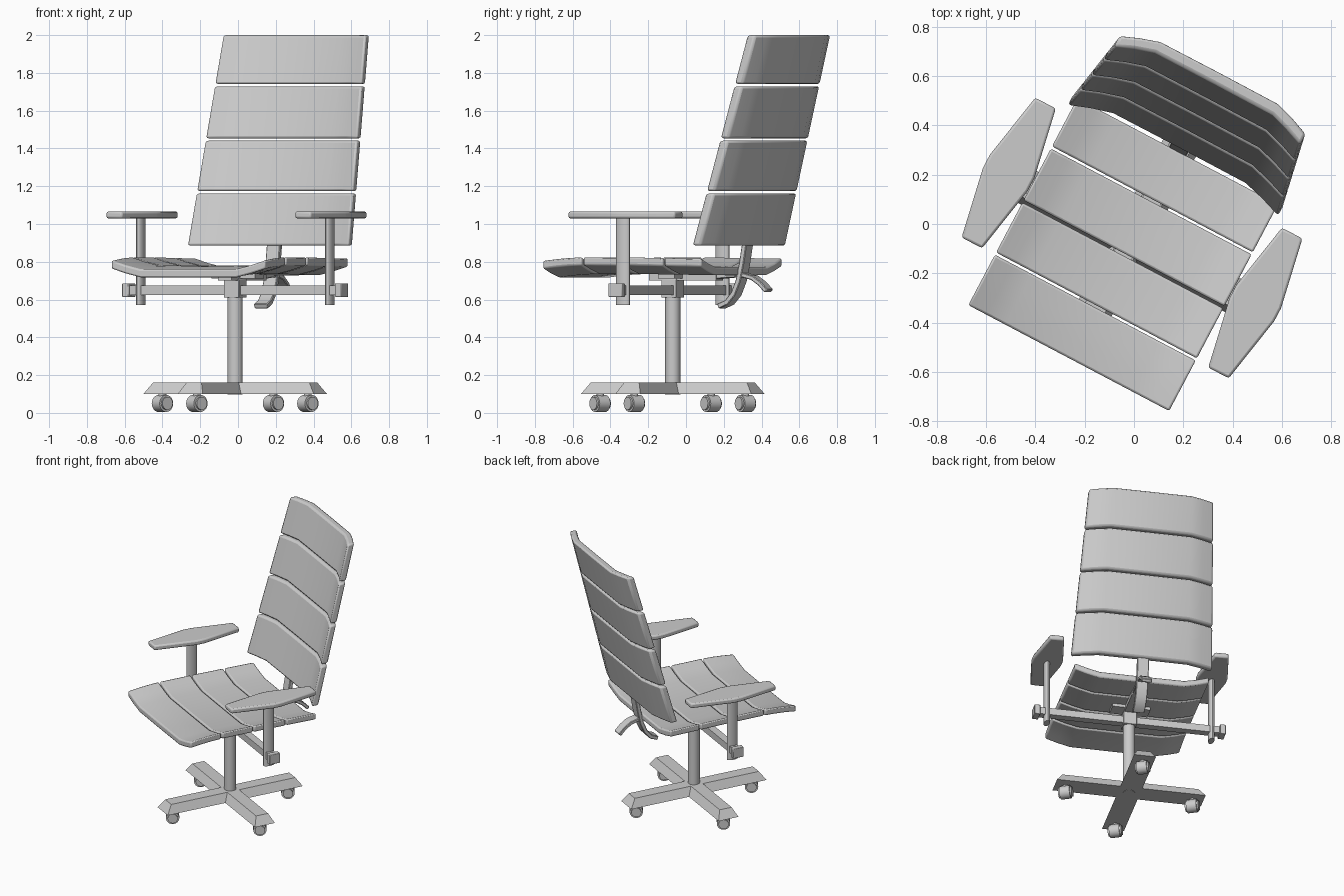
import bpy, bmesh, math
from mathutils import Matrix, Vector

if "Cube" in bpy.data.objects:
    bpy.data.objects.remove(bpy.data.objects["Cube"])

# The whole chair is turned about its column
M = Matrix.Translation((-0.015, -0.07, 0)) @ Matrix.Rotation(math.radians(-27.8), 4, 'Z')


def finish(name, bm, bevel=0.0, segs=2):
    bmesh.ops.recalc_face_normals(bm, faces=bm.faces)
    me = bpy.data.meshes.new(name)
    bm.to_mesh(me)
    bm.free()
    ob = bpy.data.objects.new(name, me)
    bpy.context.collection.objects.link(ob)
    ob.matrix_world = M
    if bevel:
        b = ob.modifiers.new("bevel", 'BEVEL')
        b.width, b.segments, b.limit_method = bevel, segs, 'ANGLE'
        b.angle_limit = math.radians(40)
    bpy.ops.object.select_all(action='DESELECT')
    bpy.context.view_layer.objects.active = ob
    ob.select_set(True)
    bpy.ops.object.shade_smooth_by_angle(angle=math.radians(32))
    return ob


def loft(name, rings, bevel=0.0, segs=2):
    """Skin a list of closed rings and cap both ends."""
    bm = bmesh.new()
    vs = [[bm.verts.new(p) for p in r] for r in rings]
    n = len(rings[0])
    for a, b in zip(vs, vs[1:]):
        for i in range(n):
            j = (i + 1) % n
            bm.faces.new((a[i], a[j], b[j], b[i]))
    bm.faces.new(vs[0])
    bm.faces.new(vs[-1])
    return finish(name, bm, bevel, segs)


def rect(hx, hy, z, cx=0, cy=0):
    return [(cx - hx, cy - hy, z), (cx + hx, cy - hy, z), (cx + hx, cy + hy, z), (cx - hx, cy + hy, z)]


def box(name, c, h, bevel=0.0):
    return loft(name, [rect(h[0], h[1], c[2] + s * h[2], c[0], c[1]) for s in (-1, 1)], bevel)


def oval(name, c, rx, ry, z0, z1, n=20):
    ring = [(rx * math.cos(t), ry * math.sin(t)) for t in (2 * math.pi * i / n for i in range(n))]
    return loft(name, [[(c[0] + x, c[1] + y, z) for x, y in ring] for z in (z0, z1)])


def strap(name, path, hw, t):
    """Flat bar of width 2*hw following a path in the y-z plane."""
    rings = []
    for i, (y, z) in enumerate(path):
        a, b = path[max(i - 1, 0)], path[min(i + 1, len(path) - 1)]
        d = Vector((b[0] - a[0], b[1] - a[1])).normalized() * (t / 2)
        rings.append([(s * hw, y - k * d.y, z + k * d.x) for s, k in ((-1, -1), (1, -1), (1, 1), (-1, 1))])
    return loft(name, rings, 0.004, 1)


def lerp(pts, t):
    for (a, u), (b, v) in zip(pts, pts[1:]):
        if t <= b:
            return u + (v - u) * (t - a) / (b - a)
    return pts[-1][1]


# Cross-section shared by seat and back: flat middle, raised wings
SECTION = [(-1, 1), (-0.82, 0.46), (-0.63, 0.02), (0, 0), (0.63, 0.02), (0.82, 0.46), (1, 1)]

# Seat slats
HEIGHT = [(-0.535, 0.760), (-0.42, 0.774), (-0.3, 0.779), (0.0, 0.778), (0.41, 0.772)]


def seat_ring(y):
    z = lerp(HEIGHT, y)
    top = [(f * 0.46, y, z + u * 0.047) for f, u in SECTION]
    return top + [(x, yy, zz - 0.044) for x, yy, zz in reversed(top)]


cuts = [-0.535, -0.299, -0.06, 0.187, 0.412]
for i in range(4):
    a, b = cuts[i] + 0.005 * (i > 0), cuts[i + 1] - 0.005 * (i < 3)
    loft(f"seat_slat_{i+1}", [seat_ring(a + (b - a) * k / 3) for k in range(4)], 0.009)


# Back slats, leaning and tapering upward
def back_ring(z):
    t = (z - 0.885) / 1.115
    w, y = 0.482 - 0.056 * t, 0.425 + 0.30 * t
    front = [(f * w, y - u * 0.057, z) for f, u in SECTION]
    return front + [(x, yy + 0.05, zz) for x, yy, zz in reversed(front)]


cuts = [0.885, 1.168, 1.447, 1.735, 2.0]
for i in range(4):
    a, b = cuts[i] + 0.006 * (i > 0), cuts[i + 1] - 0.006 * (i < 3)
    loft(f"back_slat_{i+1}", [back_ring(a), back_ring(b)], 0.012)

# Back support and curved tail under the seat
strap("back_support", [(0.475, 1.0), (0.445, 0.88), (0.43, 0.79), (0.41, 0.70), (0.38, 0.63),
                       (0.34, 0.585), (0.29, 0.565)], 0.04, 0.028)
strap("curved_tail", [(0.2, 0.715), (0.36, 0.728), (0.43, 0.73), (0.49, 0.715), (0.535, 0.685),
                      (0.575, 0.645)], 0.035, 0.024)

# Seat mount
box("seat_rail", (0, 0.08, 0.718), (0.04, 0.2, 0.018))
box("seat_plate", (0, 0.03, 0.724), (0.13, 0.05, 0.012))

# Column, hub and arm crossbar
oval("column", (0, 0), 0.04, 0.04, 0.098, 0.64, 28)
box("hub", (0, 0, 0.66), (0.045, 0.045, 0.05), 0.003)
box("arm_crossbar", (0, 0, 0.65), (0.63, 0.027, 0.025))

# Arms, mirrored left and right
ARM = [(-0.047, -0.32), (0.047, -0.32), (0.102, -0.03), (0.102, 0.03),
       (0.047, 0.32), (-0.047, 0.32), (-0.102, 0.03), (-0.102, -0.03)]
for s, side in ((-1, "left"), (1, "right")):
    box(f"{side}_crossbar_end", (s * 0.637, 0, 0.65), (0.02, 0.04, 0.036), 0.004)
    oval(f"{side}_arm_post", (s * 0.565, 0), 0.02, 0.04, 0.57, 1.04)
    loft(f"{side}_armrest", [[(s * 0.565 + x, y + 0.015, z) for x, y in ARM] for z in (1.03, 1.066)], 0.01)

# Four-legged base: two crossed bars with sloping sides
for name, swap in (("base_bar_side", False), ("base_bar_long", True)):
    rings = [rect(0.51, 0.075, 0.1), rect(0.468, 0.045, 0.16)]
    if swap:
        rings = [[(y, x, z) for x, y, z in r] for r in rings]
    loft(name, rings)

# Casters: wheel, end caps and stem under each leg
for i in range(4):
    a = i * math.pi / 2
    c = Vector((0.435 * math.cos(a), 0.435 * math.sin(a), 0.05))
    bm = bmesh.new()
    turn = Matrix.Translation(c) @ Matrix.Rotation(math.radians(-26), 4, 'Z') @ Matrix.Rotation(math.pi / 2, 4, 'Y')
    for r, d in ((0.045, 0.07), (0.034, 0.092)):
        bmesh.ops.create_cone(bm, cap_ends=True, segments=18, radius1=r, radius2=r, depth=d, matrix=turn)
    bmesh.ops.create_cone(bm, cap_ends=True, segments=12, radius1=0.02, radius2=0.02, depth=0.05,
                          matrix=Matrix.Translation(c + Vector((0, 0, 0.035))))
    finish(f"caster_{i+1}", bm)
